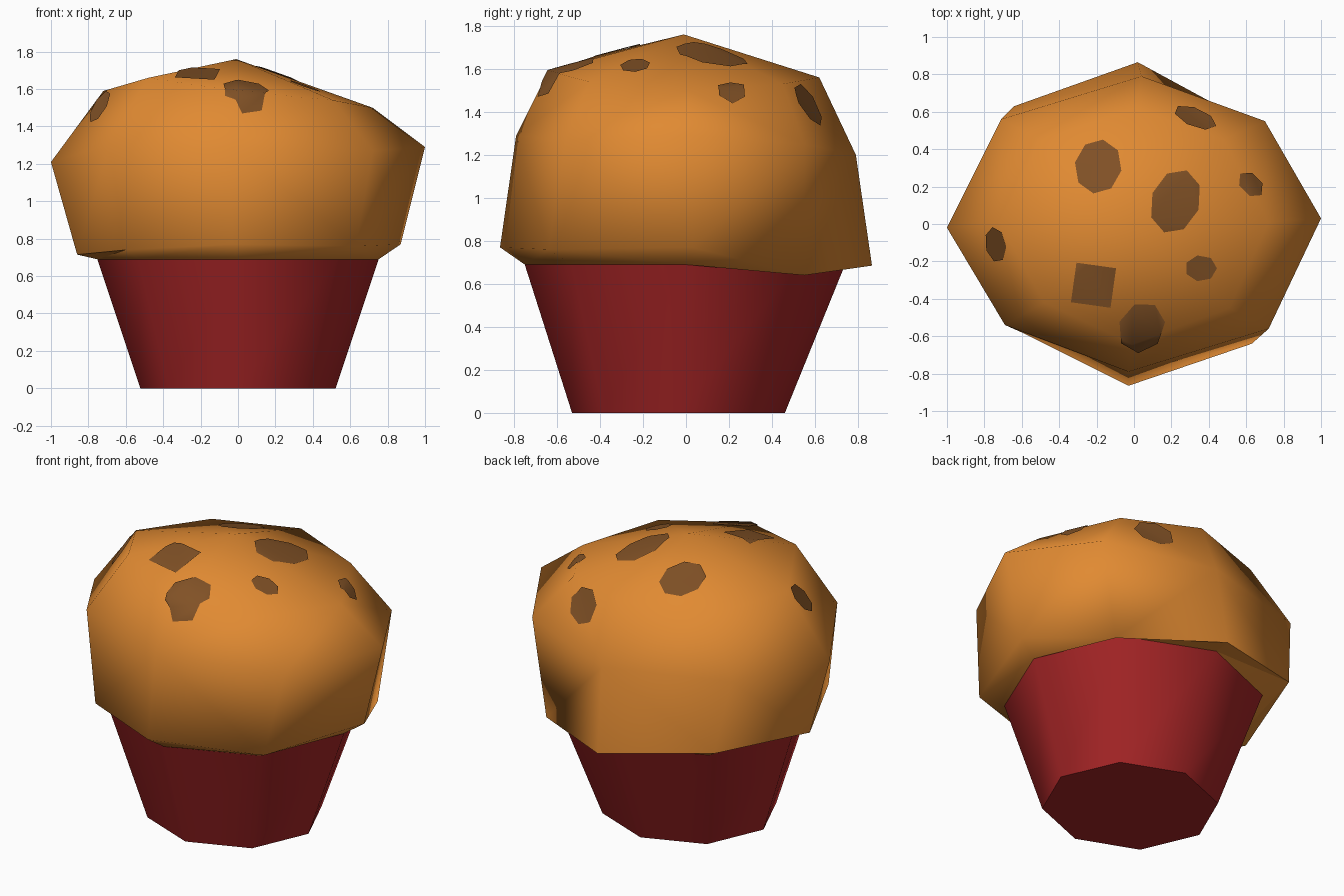
import bpy, bmesh, math
from mathutils import Vector

if "Cube" in bpy.data.objects:
    bpy.data.objects.remove(bpy.data.objects["Cube"])


def material(name, rgb):
    m = bpy.data.materials.new(name)
    m.diffuse_color = (*rgb, 1)
    m.use_nodes = True
    m.node_tree.nodes["Principled BSDF"].inputs["Base Color"].default_value = m.diffuse_color
    return m


CAKE = material("golden cake", (0.75, 0.255, 0.032))
CUP = material("red paper", (0.376, 0.018, 0.019))
CHOC = material("chocolate", (0.22, 0.083, 0.019))


def finish(bm, name, mat, smooth=True):
    bmesh.ops.recalc_face_normals(bm, faces=bm.faces)
    me = bpy.data.meshes.new(name)
    bm.to_mesh(me)
    me.materials.append(mat)
    for p in me.polygons:
        p.use_smooth = smooth and p.normal.z > -0.95
    ob = bpy.data.objects.new(name, me)
    bpy.context.collection.objects.link(ob)
    return ob


def octagon(rx, y0, y1, z):
    cy, ry = (y0 + y1) / 2, (y1 - y0) / 2
    return [(rx * math.cos(k * math.pi / 4), cy + ry * math.sin(k * math.pi / 4), z)
            for k in range(8)]


def loft(rings):
    bm = bmesh.new()
    vs = [[bm.verts.new(p) for p in r] for r in rings]
    for a, b in zip(vs, vs[1:]):
        for k in range(8):
            j = (k + 1) % 8
            bm.faces.new((a[k], a[j], b[j], b[k]))
    return bm, vs


# paper cup: tapered octagon with a flat bottom
BASE = octagon(0.522, -0.53, 0.46, 0)
LIP = octagon(0.752, -0.75, 0.74, 0.69)
bm, vs = loft([BASE, LIP])
bm.faces.new(vs[0][::-1])
finish(bm, "paper_cup", CUP)

# muffin top: three uneven rings of eight points and a peak
RIM = [(0.87, 0.03, 0.77), (0.60, 0.55, 0.64), (0.02, 0.865, 0.685), (-0.64, 0.63, 0.77),
       (-0.86, -0.02, 0.715), (-0.60, -0.58, 0.74), (-0.03, -0.865, 0.77), (0.63, -0.64, 0.76)]
MID = [(1.0, 0.03, 1.29), (0.70, 0.55, 1.25), (0.04, 0.79, 1.20), (-0.71, 0.56, 1.22),
       (-1.0, -0.02, 1.21), (-0.69, -0.54, 1.30), (-0.03, -0.79, 1.29), (0.72, -0.56, 1.27)]
UPPER = [(0.72, 0.01, 1.50), (0.48, 0.45, 1.53), (0.01, 0.62, 1.56), (-0.50, 0.45, 1.55),
         (-0.72, 0.0, 1.59), (-0.48, -0.42, 1.66), (-0.01, -0.64, 1.59), (0.51, -0.45, 1.54)]


def muffin():
    bm, vs = loft([LIP, RIM, MID, UPPER])
    peak = bm.verts.new((-0.01, -0.01, 1.76))
    for k in range(8):
        bm.faces.new((vs[3][k], vs[3][(k + 1) % 8], peak))
    bmesh.ops.triangulate(bm, faces=[f for f in bm.faces if len(f.verts) > 3])
    return bm


finish(muffin(), "muffin_top", CAKE)

# chocolate chips: (x, y, half length, half width, turn in degrees, sides)
CHIPS = [(-0.19, 0.305, 0.145, 0.125, 80, 8), (0.22, 0.12, 0.175, 0.13, 70, 8),
         (0.325, 0.565, 0.12, 0.05, -22, 7), (0.62, 0.21, 0.08, 0.055, -45, 6),
         (-0.735, -0.11, 0.095, 0.055, 100, 7), (-0.215, -0.325, 0.15, 0.15, 37, 4),
         (0.355, -0.235, 0.085, 0.07, 0, 7), (0.04, -0.55, 0.14, 0.12, 60, 7)]
for i, (x, y, a, b, turn, n) in enumerate(CHIPS):
    t = math.radians(turn)
    u, v = Vector((math.cos(t), math.sin(t), 0)), Vector((-math.sin(t), math.cos(t), 0))
    pts = [Vector((x, y, 0)) + u * a * math.cos(s) + v * b * math.sin(s)
           for s in (2 * math.pi * k / n for k in range(n))]
    # trim a copy of the upper surface to the chip outline, then lift it slightly
    bm = muffin()
    bm.normal_update()
    bmesh.ops.delete(bm, geom=[f for f in bm.faces if f.calc_center_median().z < 1.0
                               or f.normal.z < 0.05], context='FACES')
    for p, q in zip(pts, pts[1:] + pts[:1]):
        d = q - p
        bmesh.ops.bisect_plane(bm, geom=bm.verts[:] + bm.edges[:] + bm.faces[:], plane_co=p,
                               plane_no=(d.y, -d.x, 0), clear_outer=True)
    c = Vector((0, 0, 1.0))
    for w in bm.verts:
        w.co += (w.co - c).normalized() * 0.006
    ob = finish(bm, f"chocolate_chip_{i + 1}", CHOC)
    # make sure every chip faces outward
    if sum(p.normal.z for p in ob.data.polygons) < 0:
        ob.data.flip_normals()
